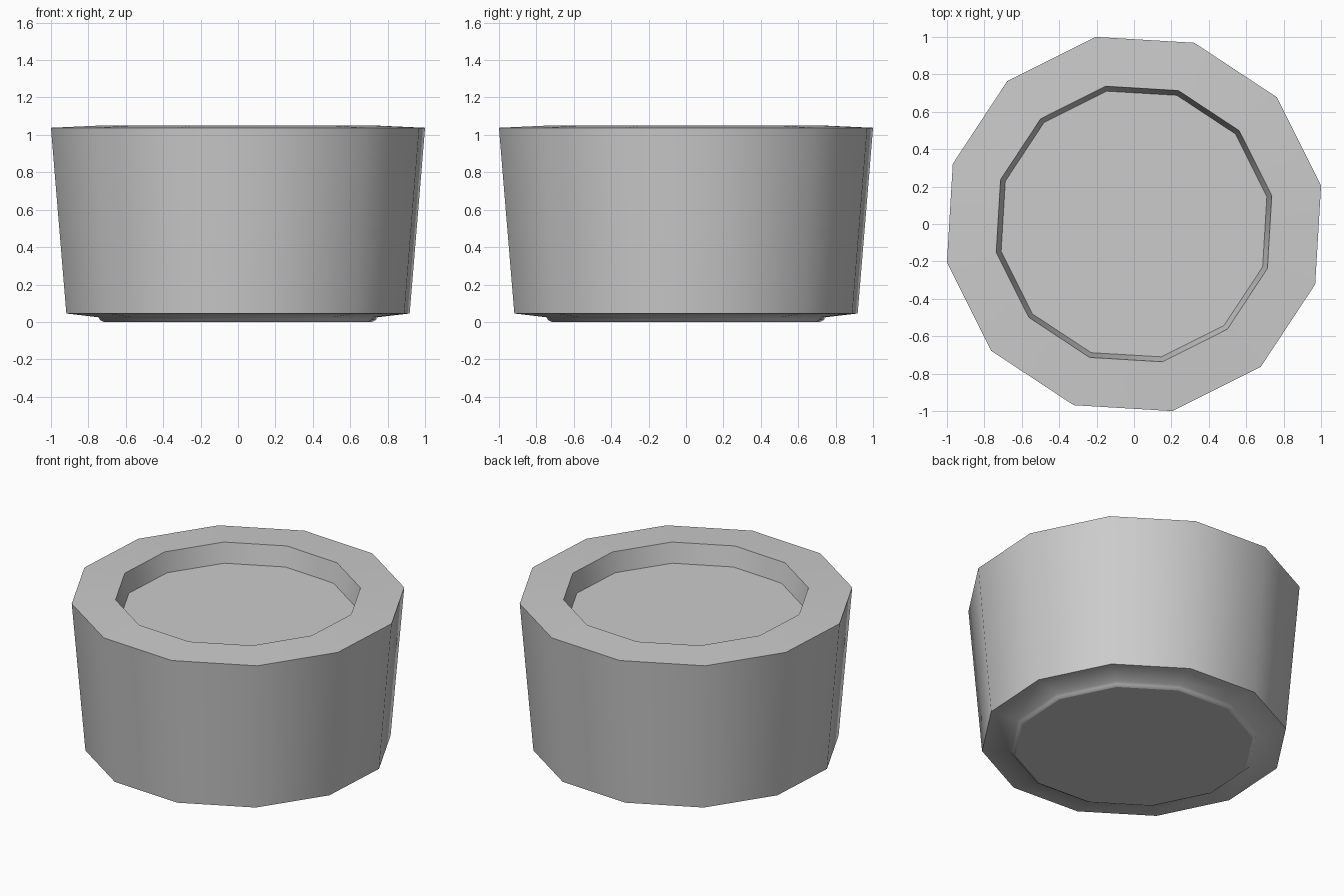
import bpy
import bmesh
from math import cos, sin, radians

cube = bpy.data.objects.get("Cube")
if cube:
    bpy.data.objects.remove(cube, do_unlink=True)

SIDES = 12
TURN = radians(11.6)

# Profile as (radius, height), from the foot outwards, up and into the recess
PROFILE = [
    (0.732, 0.0),     # foot edge
    (0.752, 0.010),   # rounded foot
    (0.762, 0.025),   # underside, inner
    (0.937, 0.045),   # wall bottom
    (1.021, 1.038),   # wall top
    (0.752, 1.050),   # rim, inner edge
    (0.725, 0.920),   # recess floor edge
]


def make_material(name, rgb):
    mat = bpy.data.materials.new(name)
    mat.use_nodes = True
    colour = (*rgb, 1.0)
    mat.diffuse_color = colour
    mat.node_tree.nodes["Principled BSDF"].inputs["Base Color"].default_value = colour
    return mat


def lathe(name, profile, material):
    bm = bmesh.new()
    rings = []
    for r, z in profile:
        angles = [TURN + radians(360 / SIDES) * i for i in range(SIDES)]
        rings.append([bm.verts.new((r * cos(a), r * sin(a), z)) for a in angles])
    for low, high in zip(rings, rings[1:]):
        for i in range(SIDES):
            j = (i + 1) % SIDES
            bm.faces.new((low[i], low[j], high[j], high[i]))
    # Flat base and recess floor
    bm.faces.new(rings[0][::-1])
    bm.faces.new(rings[-1])
    mesh = bpy.data.meshes.new(name)
    bm.to_mesh(mesh)
    bm.free()
    mesh.materials.append(material)
    obj = bpy.data.objects.new(name, mesh)
    bpy.context.collection.objects.link(obj)
    return obj


grey = make_material("light grey", (0.6, 0.6, 0.6))
tub = lathe("round_tub", PROFILE, grey)

# Smooth around the wall and foot, sharp at the rim and floor
bpy.ops.object.select_all(action="DESELECT")
tub.select_set(True)
bpy.context.view_layer.objects.active = tub
bpy.ops.object.shade_smooth_by_angle(angle=radians(52))
for face in tub.data.polygons:
    if len(face.vertices) == SIDES:
        face.use_smooth = False
